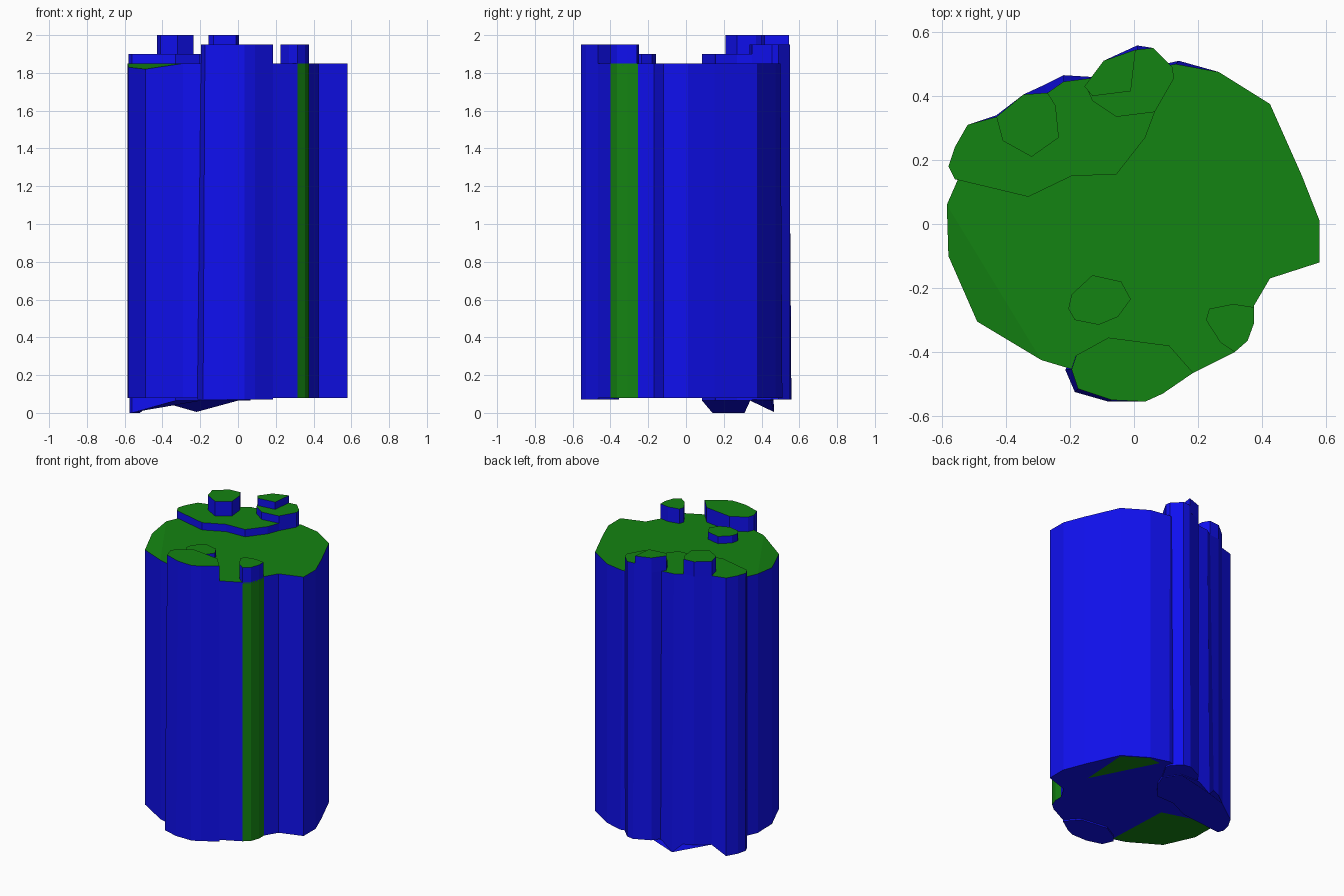
import bpy, bmesh


def material(name, color):
    m = bpy.data.materials.new(name)
    m.diffuse_color = color
    return m


BLUE = material("rock_blue", (0.005, 0.005, 0.87, 1))
GREEN = material("grass_green", (0.007, 0.23, 0.006, 1))


def build(name, bm):
    bmesh.ops.recalc_face_normals(bm, faces=bm.faces)
    mesh = bpy.data.meshes.new(name)
    bm.to_mesh(mesh)
    bm.free()
    mesh.materials.append(BLUE)
    mesh.materials.append(GREEN)
    ob = bpy.data.objects.new(name, mesh)
    bpy.context.collection.objects.link(ob)
    return ob


def column(name, outline, z0, z1, low={}, high={}, green_walls=(), split=()):
    """Rock prism with a grass cap; low/high override single bottom/top corners."""
    bm = bmesh.new()
    bot = [bm.verts.new(low.get(i, (x, y, z0))) for i, (x, y) in enumerate(outline)]
    top = [bm.verts.new(high.get(i, (x, y, z1))) for i, (x, y) in enumerate(outline)]
    n = len(outline)
    bm.faces.new(bot)
    if split:
        a, b = split
        bm.faces.new(top[a:b + 1]).material_index = 1
        bm.faces.new(top[b:] + top[:a + 1]).material_index = 1
    else:
        bm.faces.new(top).material_index = 1
    for i in range(n):
        j = (i + 1) % n
        f = bm.faces.new((bot[i], bot[j], top[j], top[i]))
        f.material_index = int(i in green_walls)
    return build(name, bm)


def patch(name, outline, z):
    """Flat grass-coloured facet facing down."""
    bm = bmesh.new()
    bm.faces.new([bm.verts.new((x, y, z)) for x, y in outline]).material_index = 1
    ob = build(name, bm)
    if ob.data.polygons[0].normal.z > 0:
        ob.data.flip_normals()


# Main rock body, its top dips slightly at the front left
column("main_body", [
    (-0.55, 0.14), (-0.585, 0.06), (-0.58, -0.10), (-0.49, -0.305), (-0.29, -0.425),
    (-0.19, -0.455), (0.185, -0.465), (0.315, -0.40), (0.355, -0.365), (0.375, -0.31),
    (0.375, -0.255), (0.425, -0.17), (0.58, -0.12), (0.58, 0.01), (0.525, 0.15),
    (0.425, 0.375), (0.265, 0.475), (0.13, 0.50), (-0.13, 0.45), (-0.42, 0.32)],
    0.08, 1.85, low={17: (0.14, 0.51, 0.08)},
    high={2: (-0.58, -0.10, 1.83), 3: (-0.49, -0.305, 1.82)},
    green_walls=(7, 8, 9), split=(1, 4))

# Back left terrace with the ragged foot spikes
column("back_terrace", [
    (-0.56, 0.14), (-0.33, 0.085), (-0.195, 0.15), (-0.055, 0.155), (0.035, 0.27),
    (0.065, 0.35), (0.0, 0.45), (-0.14, 0.455), (-0.22, 0.445), (-0.27, 0.41),
    (-0.345, 0.405), (-0.43, 0.335), (-0.52, 0.31), (-0.56, 0.24), (-0.58, 0.18)],
    0.065, 1.90, low={
        0: (-0.56, 0.14, 0), 7: (-0.14, 0.46, 0.065), 8: (-0.22, 0.465, 0.005),
        9: (-0.28, 0.435, 0.065), 11: (-0.43, 0.34, 0.065), 12: (-0.52, 0.31, 0),
        13: (-0.56, 0.24, 0), 14: (-0.575, 0.18, 0)})

# Tall columns on the outer edge
column("front_column", [
    (-0.08, -0.355), (0.11, -0.38), (0.185, -0.465), (0.09, -0.53), (0.035, -0.555),
    (-0.07, -0.55), (-0.175, -0.515), (-0.195, -0.455), (-0.18, -0.41)],
    0.07, 1.95, low={5: (-0.08, -0.555, 0.07), 6: (-0.185, -0.525, 0.07),
                     7: (-0.215, -0.455, 0.07)})
column("back_column", [
    (-0.13, 0.385), (-0.055, 0.335), (0.065, 0.35), (0.125, 0.455), (0.12, 0.49),
    (0.06, 0.55), (0.01, 0.545), (-0.095, 0.51), (-0.15, 0.43)],
    0.07, 1.95, low={6: (0.01, 0.558, 0.07)})

# Small raised stumps on the top
column("back_stump", [
    (-0.13, 0.40), (-0.01, 0.415), (0.005, 0.545), (-0.095, 0.51), (-0.155, 0.43)],
    1.90, 2.0)
column("left_stump", [
    (-0.43, 0.335), (-0.41, 0.26), (-0.32, 0.21), (-0.235, 0.27), (-0.245, 0.37),
    (-0.27, 0.41), (-0.345, 0.405)], 1.86, 2.0)
column("right_stump", [
    (0.235, -0.265), (0.31, -0.25), (0.375, -0.26), (0.375, -0.31), (0.355, -0.365),
    (0.315, -0.40), (0.27, -0.37), (0.225, -0.30)], 1.84, 1.95)
column("middle_stump", [
    (-0.195, -0.22), (-0.13, -0.16), (-0.04, -0.18), (-0.01, -0.235), (-0.05, -0.29),
    (-0.11, -0.315), (-0.185, -0.30), (-0.205, -0.265)], 1.83, 1.90)

# Green facets on the underside
patch("underside_left", [(-0.55, 0.10), (-0.22, 0.0), (-0.20, -0.44), (-0.29, -0.42),
                         (-0.49, -0.30), (-0.58, -0.10), (-0.58, 0.06)], 0.078)
patch("underside_right", [(0.18, 0.46), (0.40, 0.03), (0.42, 0.37), (0.265, 0.47)], 0.078)
